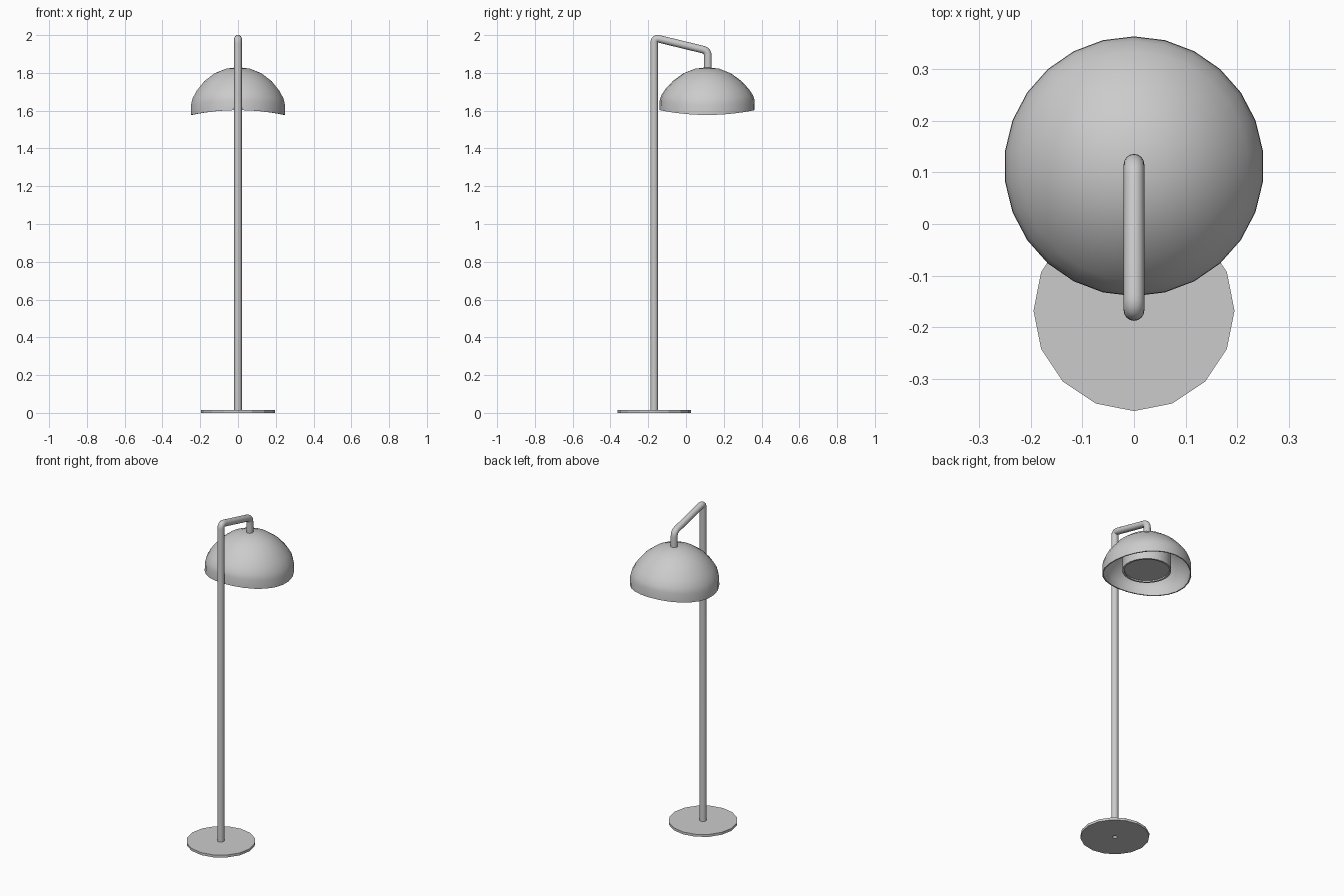
import bpy, bmesh
from math import sin, cos, pi, radians
from mathutils import Vector

if "Cube" in bpy.data.objects:
    bpy.data.objects.remove(bpy.data.objects["Cube"])

POLE_Y, SHADE_Y = -0.168, 0.112


def lathe(name, profile, sides, y, phase=0.0, saddle=0.0, angle=35, loop=False):
    """Revolve (radius, z, saddle weight) points around a vertical axis at y."""
    bm = bmesh.new()
    rings = []
    for r, z, w in profile:
        if r == 0:
            rings.append([bm.verts.new((0, y, z))])
            continue
        ring = []
        for i in range(sides):
            a = phase + 2 * pi * i / sides
            ring.append(bm.verts.new((r * cos(a), y + r * sin(a),
                                      z - saddle * w * cos(2 * a))))
        rings.append(ring)
    pairs = list(zip(rings, rings[1:]))
    if loop:
        pairs.append((rings[-1], rings[0]))
    for a, b in pairs:
        for i in range(sides):
            j = (i + 1) % sides
            if len(a) == 1:
                bm.faces.new((a[0], b[j], b[i]))
            elif len(b) == 1:
                bm.faces.new((a[i], a[j], b[0]))
            else:
                bm.faces.new((a[i], a[j], b[j], b[i]))
    bmesh.ops.recalc_face_normals(bm, faces=bm.faces[:])
    return finish(name, bm, angle)


def finish(name, bm, angle):
    mesh = bpy.data.meshes.new(name)
    bm.to_mesh(mesh)
    bm.free()
    ob = bpy.data.objects.new(name, mesh)
    bpy.context.collection.objects.link(ob)
    bpy.ops.object.select_all(action='DESELECT')
    ob.select_set(True)
    bpy.context.view_layer.objects.active = ob
    bpy.ops.object.shade_smooth_by_angle(angle=radians(angle))
    return ob


def rounded_path(points, radius, steps=6):
    """Replace inner corners of a polyline with short smooth bends."""
    pts = [Vector(p) for p in points]
    out = [pts[0]]
    for a, c, b in zip(pts, pts[1:], pts[2:]):
        p = c + (a - c).normalized() * radius
        q = c + (b - c).normalized() * radius
        for k in range(steps + 1):
            t = k / steps
            out.append(p * (1 - t) ** 2 + c * 2 * t * (1 - t) + q * t * t)
    return out + [pts[-1]]


def tube(name, path, radius, sides):
    """Sweep a circle along a path lying in the YZ plane."""
    bm = bmesh.new()
    side = Vector((1, 0, 0))
    rings = []
    for i, p in enumerate(path):
        d = (path[min(i + 1, len(path) - 1)] - path[max(i - 1, 0)]).normalized()
        up = d.cross(side)
        rings.append([bm.verts.new(p + radius * (side * cos(2 * pi * k / sides)
                                                 + up * sin(2 * pi * k / sides)))
                      for k in range(sides)])
    for a, b in zip(rings, rings[1:]):
        for k in range(sides):
            j = (k + 1) % sides
            bm.faces.new((a[k], a[j], b[j], b[k]))
    bmesh.ops.recalc_face_normals(bm, faces=bm.faces[:])
    return finish(name, bm, 40)


# flat 16-sided foot with a small cable hole
lathe("base", [(0.014, 0, 0), (0.195, 0, 0), (0.195, 0.015, 0), (0.014, 0.015, 0)],
      16, POLE_Y, angle=20, loop=True)

# upright pole bending into the sloped arm and the short drop
tube("pole", rounded_path([(0, POLE_Y, 0.012), (0, POLE_Y, 1.986),
                           (0, 0.116, 1.917), (0, 0.116, 1.815)], 0.028), 0.02, 16)

# dome shade with thin wall; its rim dips at the sides
outer = [(0, 1.83, 0), (0.065, 1.822, 0), (0.125, 1.798, 0), (0.18, 1.757, 0.1),
         (0.222, 1.708, 0.4), (0.243, 1.672, 0.7), (0.251, 1.642, 1), (0.252, 1.59, 1)]
inner = [(max(r - 0.007, 0), z - (0.006 if z > 1.6 else 0), w) for r, z, w in reversed(outer)]
lathe("shade", outer + inner, 26, SHADE_Y, phase=pi / 2, saddle=0.013, angle=40)

# light drum hanging inside the shade
lathe("light_drum", [(0, 1.618, 0), (0.127, 1.618, 0), (0.127, 1.61, 0), (0.138, 1.61, 0),
                     (0.138, 1.75, 0), (0, 1.75, 0)], 26, SHADE_Y, phase=pi / 2)
lathe("drum_stem", [(0.02, 1.75, 0), (0.02, 1.825, 0)], 16, SHADE_Y)
